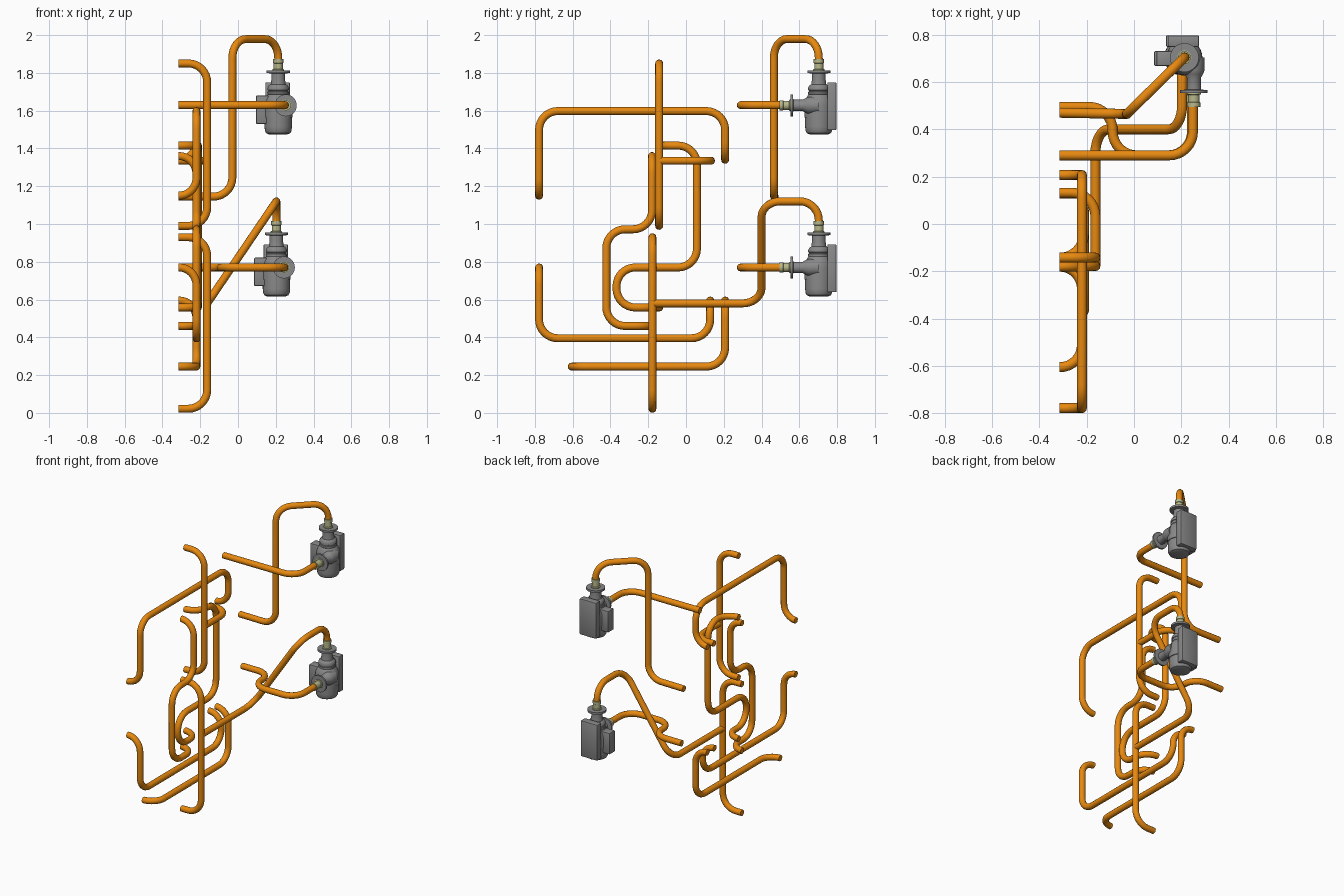
import bpy, bmesh
from math import pi, cos, sin, tan
from mathutils import Vector, Matrix

if "Cube" in bpy.data.objects:
    bpy.data.objects.remove(bpy.data.objects["Cube"])


def material(name, rgb):
    m = bpy.data.materials.new(name)
    m.diffuse_color = (*rgb, 1)
    m.use_nodes = True
    m.node_tree.nodes["Principled BSDF"].inputs["Base Color"].default_value = m.diffuse_color
    return m


ORANGE = material("orange_paint", (0.8, 0.25, 0.005))
GREY = material("grey_metal", (0.25, 0.25, 0.25))
BEIGE = material("beige_fitting", (0.48, 0.48, 0.26))


def finish(ob, mat, angle=35):
    ob.data.materials.clear()
    ob.data.materials.append(mat)
    bpy.ops.object.select_all(action='DESELECT')
    ob.select_set(True)
    bpy.context.view_layer.objects.active = ob
    bpy.ops.object.shade_smooth_by_angle(angle=angle * pi / 180)


# Path with its corners rounded into arcs
def rounded(pts, radius, steps=8):
    pts = [Vector(p) for p in pts]
    out = [pts[0]]
    for i in range(1, len(pts) - 1):
        p = pts[i]
        a, b = pts[i - 1] - p, pts[i + 1] - p
        # interior legs are shared between two bends
        la = a.length * (0.99 if i == 1 else 0.495)
        lb = b.length * (0.99 if i == len(pts) - 2 else 0.495)
        half = a.angle(b) / 2
        t = min(radius / tan(half), la, lb)
        r = t * tan(half)
        a.normalize()
        b.normalize()
        centre = p + (a + b).normalized() * (r / sin(half))
        v0, v1 = p + a * t - centre, p + b * t - centre
        ang = v0.angle(v1)
        for k in range(steps + 1):
            f = k / steps
            out.append(centre + (v0 * sin((1 - f) * ang) + v1 * sin(f * ang)) / sin(ang))
    out.append(pts[-1])
    return out


def pipe(name, pts, radius=0.1):
    cu = bpy.data.curves.new(name, 'CURVE')
    cu.dimensions = '3D'
    cu.bevel_depth = 0.021
    cu.bevel_resolution = 4
    cu.use_fill_caps = True
    path = rounded(pts, radius)
    sp = cu.splines.new('POLY')
    sp.points.add(len(path) - 1)
    for q, p in zip(sp.points, path):
        q.co = (*p, 1)
    ob = bpy.data.objects.new(name, cu)
    bpy.context.collection.objects.link(ob)
    bpy.ops.object.select_all(action='DESELECT')
    ob.select_set(True)
    bpy.context.view_layer.objects.active = ob
    bpy.ops.object.convert(target='MESH')
    finish(bpy.context.view_layer.objects.active, ORANGE)


# Turned part from (radius, height) pairs, axis along z or -y
def lathe(name, profile, loc, mat, forward=False, n=32):
    bm = bmesh.new()
    rings = [[bm.verts.new((r * cos(2 * pi * k / n), r * sin(2 * pi * k / n), h))
              for k in range(n)] for r, h in profile]
    for a, b in zip(rings, rings[1:]):
        for k in range(n):
            bm.faces.new((a[k], a[(k + 1) % n], b[(k + 1) % n], b[k]))
    bm.faces.new(rings[0][::-1])
    bm.faces.new(rings[-1])
    if forward:
        bm.transform(Matrix.Rotation(pi / 2, 4, 'X'))
    me = bpy.data.meshes.new(name)
    bm.to_mesh(me)
    bm.free()
    ob = bpy.data.objects.new(name, me)
    ob.location = loc
    bpy.context.collection.objects.link(ob)
    finish(ob, mat)


def box(name, lo, hi, bevel=0.006):
    lo, hi = Vector(lo), Vector(hi)
    bm = bmesh.new()
    bmesh.ops.create_cube(bm, size=1)
    bm.transform(Matrix.Translation((lo + hi) / 2) @ Matrix.Diagonal((*(hi - lo), 1)))
    bmesh.ops.bevel(bm, geom=bm.edges[:], offset=bevel, segments=2, affect='EDGES', profile=0.5)
    me = bpy.data.meshes.new(name)
    bm.to_mesh(me)
    bm.free()
    ob = bpy.data.objects.new(name, me)
    bpy.context.collection.objects.link(ob)
    finish(ob, GREY)


BODY = [(.05, 0), (.064, .006), (.071, .02), (.072, .04), (.072, .088), (.076, .09), (.076, .15),
        (.074, .172), (.067, .192), (.058, .205), (.054, .21), (.056, .212), (.056, .225),
        (.052, .227), (.052, .232), (.056, .234), (.056, .246), (.05, .258), (.04, .264),
        (.036, .29), (.036, .322), (.061, .324), (.061, .338), (.03, .338)]
NOZZLE = [(.045, 0), (.045, .055), (.038, .07), (.03, .085), (.03, .135), (.058, .137),
          (.058, .149), (.03, .149)]
STUB = [(.03, 0), (.03, .008), (.024, .01), (.024, .04), (.027, .042), (.027, .062)]


# Pump with top and front outlets, motor box and terminal box
def pump(tag, x, z):
    y = 0.703
    lathe(tag + "_pump_body", BODY, (x, y, z), GREY)
    lathe(tag + "_pump_nozzle", NOZZLE, (x + .04, y, z + .153), GREY, True)
    lathe(tag + "_top_fitting", STUB, (x, y, z + .336), BEIGE)
    lathe(tag + "_front_fitting", STUB, (x + .04, y - .147, z + .153), BEIGE, True)
    box(tag + "_motor_box", (x - .068, y + .045, z + .022), (x + .062, .797, z + .275))
    box(tag + "_terminal_box", (x - .118, y - .035, z + .055), (x - .05, y + .028, z + .205))


LOW, HIGH = (0.203, 0.617), (0.213, 1.475)
pump("lower", *LOW)
pump("upper", *HIGH)

W = -0.314  # wall plane where the pipes end

# Pump pipes
ux, lx, py = HIGH[0], LOW[0], 0.703
pipe("upper_top_pipe", [(ux, py, 1.86), (ux, py, 1.979), (-.03, .465, 1.979),
                        (-.03, .465, 1.145), (W, .47, 1.145)])
pipe("upper_front_pipe", [(ux + .036, .51, 1.629), (ux + .036, .29, 1.629), (W, .29, 1.629)])
pipe("lower_top_pipe", [(lx, py, 1.0), (lx, py, 1.12), (lx, .4, 1.12), (-.163, .4, .58),
                        (-.163, -.18, .58)])
pipe("lower_front_pipe", [(lx + .042, .51, .77), (lx + .042, .29, .77), (-.09, .29, .77),
                          (-.09, .495, .77), (W, .495, .77)])

# Vertical headers
for name, y, top, bottom in (("upper_header", -.142, 1.85, .99), ("lower_header", -.178, .93, .022)):
    pipe(name, [(W, y, top), (-.163, y, top), (-.163, y, bottom), (W, y, bottom)])
pipe("header_branch", [(W, .132, 1.335), (-.163, .132, 1.335), (-.163, -.142, 1.335)])


# Wall pipes: routes of (y, z) in a plane, both ends turning back to the wall
def wall_pipe(name, x, route):
    (y0, z0), (y1, z1) = route[0], route[-1]
    pipe(name, [(W, y0, z0)] + [(x, y, z) for y, z in route] + [(W, y1, z1)])


wall_pipe("upper_crossover_pipe", -.22, [(-.778, 1.15), (-.778, 1.598), (.207, 1.598), (.207, 1.34)])
wall_pipe("lower_crossover_pipe", -.22, [(-.778, .77), (-.778, .395), (.128, .395), (.128, .595)])
wall_pipe("bottom_pipe", -.22, [(-.605, .245), (.207, .245), (.207, .595)])
wall_pipe("outer_loop_pipe", -.22, [(-.18, 1.36), (-.18, .972), (-.422, .972), (-.422, .46), (-.18, .46)])
wall_pipe("inner_loop_pipe", -.212, [(-.142, 1.415), (.058, 1.415), (.058, .77), (-.368, .77),
                                     (-.368, .558), (-.142, .558)])
